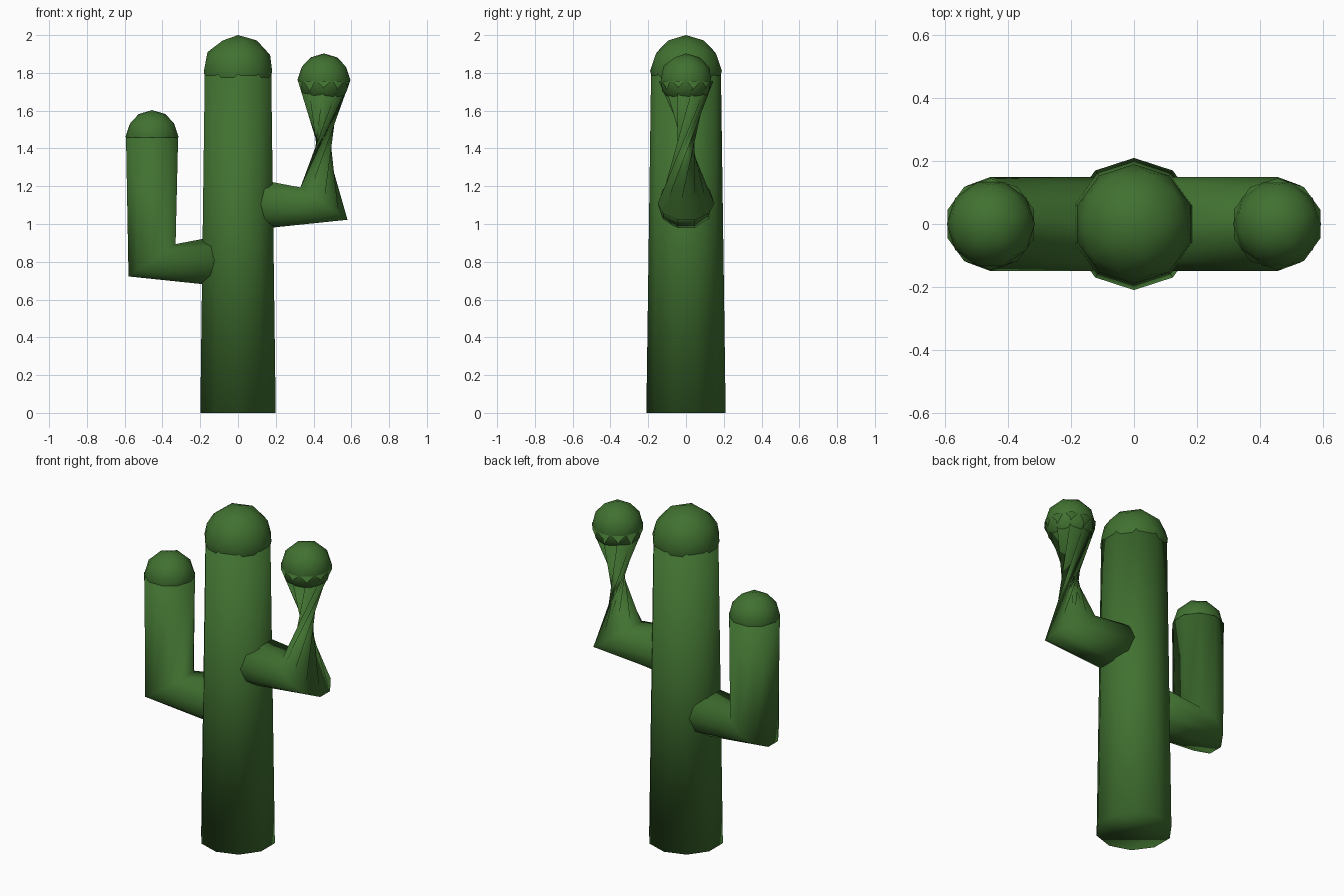
import bpy, bmesh, math

if "Cube" in bpy.data.objects:
    bpy.data.objects.remove(bpy.data.objects["Cube"], do_unlink=True)

GREEN = (0.052, 0.165, 0.03, 1)
SIDES = 10

green = bpy.data.materials.new("cactus green")
green.use_nodes = True
green.diffuse_color = GREEN
shader = green.node_tree.nodes["Principled BSDF"]
shader.inputs["Base Color"].default_value = GREEN
shader.inputs["Roughness"].default_value = 0.8


def finish(obj, name):
    obj.name = name
    obj.data.materials.append(green)
    for face in obj.data.polygons:
        face.use_smooth = True


def dome(name, radius, centre, turn=0):
    bpy.ops.mesh.primitive_ico_sphere_add(
        subdivisions=2, radius=radius, location=centre, rotation=(0, 0, turn))
    finish(bpy.context.object, name)


def arm(name, side, height, shift):
    """Elbowed tube; shift is how many corners the upright part is twisted."""
    bm = bmesh.new()
    # Each ring: centre x, centre z, half sizes in x, y and z
    profile = [(0.03, 0.0, 0.0, 0.15, 0.15),
               (0.455, 0.0, 0.131, 0.15, 0.09),
               (0.455, 0.65, 0.145, 0.145, 0.0)]
    rings = []
    for cx, cz, rx, ry, rz in profile:
        ring = []
        for i in range(SIDES):
            a = math.tau * (i + 0.5) / SIDES
            ring.append(bm.verts.new((side * (cx - rx * math.cos(a)),
                                      ry * math.sin(a),
                                      height + cz + rz * math.cos(a))))
        rings.append(ring)
    root, elbow, tip = rings
    for i in range(SIDES):
        bm.faces.new((root[i - 1], root[i], elbow[i], elbow[i - 1]))
        if shift:
            near, far = tip[(i - shift) % SIDES], tip[(i - shift - 1) % SIDES]
            bm.faces.new((elbow[i], near, far))
            bm.faces.new((elbow[i - 1], elbow[i], far))
        else:
            bm.faces.new((elbow[i - 1], elbow[i], tip[i], tip[i - 1]))
    bm.faces.new(root)
    bm.faces.new(tip)
    bmesh.ops.recalc_face_normals(bm, faces=bm.faces)
    mesh = bpy.data.meshes.new(name)
    bm.to_mesh(mesh)
    bm.free()
    obj = bpy.data.objects.new(name, mesh)
    bpy.context.collection.objects.link(obj)
    finish(obj, name)
    # Rounded end of the arm
    dome(name + "_cap", 0.14, (side * 0.455, 0, height + 0.655), math.pi / 2)


# Tapered trunk and its rounded top
bpy.ops.mesh.primitive_cone_add(vertices=SIDES, radius1=0.21, radius2=0.185,
                                depth=1.8, location=(0, 0, 0.9))
finish(bpy.context.object, "trunk")
dome("trunk_cap", 0.19, (0, 0, 1.81))

# Straight right arm and twisted left arm
arm("right_arm", -1, 0.808, 0)
arm("left_arm", 1, 1.108, 4)
